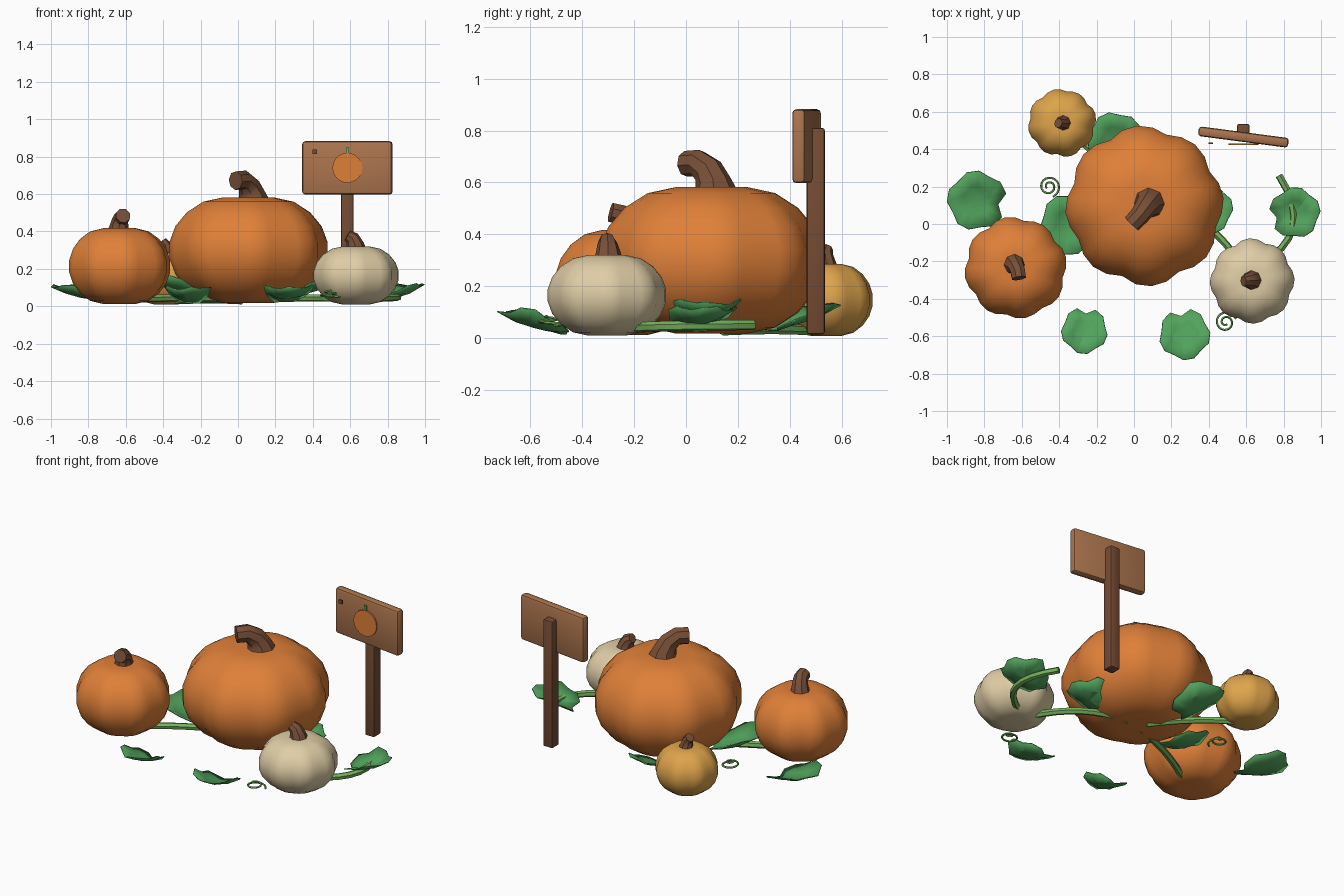
import bpy, bmesh, math, random
from math import sin, cos, pi, radians
from mathutils import Vector, Matrix

if "Cube" in bpy.data.objects:
    bpy.data.objects.remove(bpy.data.objects["Cube"])

random.seed(4)


def material(name, rgb):
    m = bpy.data.materials.new(name)
    m.diffuse_color = (*rgb, 1)
    m.use_nodes = True
    m.node_tree.nodes["Principled BSDF"].inputs["Base Color"].default_value = m.diffuse_color
    return m


ORANGE = material("pumpkin orange", (0.74, 0.215, 0.04))
CREAM = material("cream", (0.74, 0.61, 0.38))
YELLOW = material("golden yellow", (0.73, 0.37, 0.07))
STEM = material("stem brown", (0.19, 0.08, 0.04))
POST = material("post brown", (0.18, 0.072, 0.034))
BOARD = material("board brown", (0.41, 0.175, 0.075))
LEAF = material("leaf green", (0.085, 0.37, 0.11))
VINE = material("vine green", (0.18, 0.45, 0.11))


def finish(name, bm, mat, smooth=None):
    bmesh.ops.recalc_face_normals(bm, faces=bm.faces)
    me = bpy.data.meshes.new(name)
    bm.to_mesh(me)
    bm.free()
    ob = bpy.data.objects.new(name, me)
    bpy.context.collection.objects.link(ob)
    me.materials.append(mat)
    if smooth:
        bpy.ops.object.select_all(action='DESELECT')
        ob.select_set(True)
        bpy.context.view_layer.objects.active = ob
        bpy.ops.object.shade_smooth_by_angle(angle=radians(smooth))
    return ob


def pumpkin(name, x, y, radius, height, mat, phase, lobes=8, rings=11):
    """Squashed ball with rounded ribs and a dimple at each pole."""
    bm = bmesh.new()
    segs = lobes * 4
    swell = [random.uniform(0.98, 1.01) for _ in range(lobes)]

    def point(phi, th):
        a = lobes * th / 2
        rib = 1 - 0.075 * (1 - abs(cos(a))) * sin(phi)
        rib *= swell[int((a / pi) + 0.5) % lobes]
        s = sin(phi) ** 0.92
        dip = 0.07 * math.exp(-(s / 0.3) ** 2)
        z = height * (0.5 + cos(phi) * (0.515 - dip))
        return (x + radius * s * rib * cos(th + phase),
                y + radius * s * rib * sin(th + phase), max(z, 0.003))

    rows = [[bm.verts.new(point(pi * i / rings, 2 * pi * j / segs))
             for j in range(segs)] for i in range(1, rings)]
    top, bottom = bm.verts.new(point(1e-4, 0)), bm.verts.new(point(pi - 1e-4, 0))
    for j in range(segs):
        k = (j + 1) % segs
        for a, b in zip(rows, rows[1:]):
            bm.faces.new((a[j], b[j], b[k], a[k]))
        bm.faces.new((top, rows[0][j], rows[0][k]))
        bm.faces.new((bottom, rows[-1][k], rows[-1][j]))
    return finish(name, bm, mat, 40)


def tube(name, points, radii, mat, sides=8):
    """Capped tube swept along a path with a radius at each point."""
    bm = bmesh.new()
    pts = [Vector(p) for p in points]
    normal, rows = None, []
    for i, p in enumerate(pts):
        t = (pts[min(i + 1, len(pts) - 1)] - pts[max(i - 1, 0)]).normalized()
        if normal is None:
            normal = t.orthogonal()
        normal = (normal - t * normal.dot(t)).normalized()
        side = t.cross(normal)
        rows.append([bm.verts.new(p + radii[i] * (normal * cos(2 * pi * k / sides)
                                                  + side * sin(2 * pi * k / sides)))
                     for k in range(sides)])
    for a, b in zip(rows, rows[1:]):
        for k in range(sides):
            n = (k + 1) % sides
            bm.faces.new((a[k], a[n], b[n], b[k]))
    bm.faces.new(rows[0])
    bm.faces.new(rows[-1])
    return finish(name, bm, mat, 40)


def bend(a, b, c, n=8):
    """Points on a curve through a, towards b, ending at c."""
    a, b, c = Vector(a), Vector(b), Vector(c)
    return [a * (1 - t) ** 2 + b * 2 * t * (1 - t) + c * t * t
            for t in (i / n for i in range(n + 1))]


def leaf(name, x, y, z, size, angle, lift=0.03, fold=0.06):
    """Scalloped leaf, folded up along its midrib with a raised tip."""
    bm = bmesh.new()
    count = 15

    def point(r, th):
        notch = 0.8 if abs(abs(th) - pi) < 0.1 else 1
        r *= notch * (0.97 + 0.07 * cos(5 * th))
        u, v = r * cos(th), r * sin(th)
        h = z + lift * u + fold * v * v + 0.03 * max(u, 0) ** 2
        h += random.uniform(-0.008, 0.008) * r
        return (x + size * (u * cos(angle) - v * sin(angle)),
                y + size * (u * sin(angle) + v * cos(angle)), h)

    ths = [-pi + 2 * pi * i / count for i in range(count)]
    inner = [bm.verts.new(point(0.5, t)) for t in ths]
    outer = [bm.verts.new(point(1.0, t)) for t in ths]
    mid = bm.verts.new((x, y, z))
    for i in range(count):
        j = (i + 1) % count
        bm.faces.new((mid, inner[i], inner[j]))
        bm.faces.new((inner[i], outer[i], outer[j], inner[j]))
    for f in bm.faces:
        f.normal_update()
    ob = finish(name, bm, LEAF, 20)
    mod = ob.modifiers.new("thickness", 'SOLIDIFY')
    mod.thickness = 0.005
    return ob


def box(name, centre, size, mat, turn=0, bevel=0.0):
    bm = bmesh.new()
    bmesh.ops.create_cube(bm, size=1, matrix=Matrix.Translation(centre)
                          @ Matrix.Rotation(turn, 4, 'Z') @ Matrix.Diagonal((*size, 1)))
    if bevel:
        bmesh.ops.bevel(bm, geom=bm.edges[:], offset=bevel, segments=2,
                        profile=0.5, affect='EDGES')
    return finish(name, bm, mat, 30 if bevel else None)


# Pumpkins
pumpkin("large_pumpkin", 0.055, 0.10, 0.435, 0.60, ORANGE, 0.09)
pumpkin("orange_pumpkin", -0.635, -0.235, 0.28, 0.43, ORANGE, 0.2)
pumpkin("cream_pumpkin", 0.63, -0.305, 0.23, 0.33, CREAM, 0.05)
pumpkin("yellow_pumpkin", -0.385, 0.54, 0.186, 0.295, YELLOW, 0.25)

# Stems with flared feet
tube("large_stem", [(0.08, 0.11, 0.54), (0.075, 0.105, 0.60), (0.058, 0.085, 0.645),
                    (0.03, 0.045, 0.675), (-0.013, 0.0, 0.672)],
     [0.1, 0.07, 0.06, 0.053, 0.05], STEM)
tube("orange_stem", [(-0.64, -0.215, 0.38), (-0.637, -0.22, 0.42), (-0.63, -0.23, 0.46),
                     (-0.622, -0.25, 0.475), (-0.615, -0.29, 0.485)],
     [0.07, 0.052, 0.044, 0.042, 0.04], STEM)
tube("cream_stem", [(0.63, -0.3, 0.29), (0.625, -0.3, 0.33), (0.61, -0.303, 0.365),
                    (0.585, -0.305, 0.38)], [0.06, 0.048, 0.038, 0.03], STEM)
tube("yellow_stem", [(-0.38, 0.54, 0.26), (-0.38, 0.54, 0.29), (-0.388, 0.535, 0.325),
                     (-0.405, 0.54, 0.345)], [0.05, 0.038, 0.031, 0.027], STEM)

# Ground vines
vines = {
    "vine_to_cream": bend((0.12, 0.08, 0.04), (0.42, 0.06, 0.05), (0.58, -0.24, 0.04)),
    "vine_to_orange": bend((0.0, 0.05, 0.04), (-0.25, -0.02, 0.05), (-0.52, -0.2, 0.04)),
    "vine_to_yellow": bend((0.02, 0.14, 0.03), (-0.15, 0.35, 0.04), (-0.34, 0.48, 0.03)),
    "vine_to_side_leaf": bend((0.66, -0.22, 0.04), (0.98, -0.06, 0.05), (0.775, 0.26, 0.05)),
}
for name, path in vines.items():
    tube(name, path, [0.02] * len(path), VINE, 6)

# Curled tendrils
for name, x, y, start in (("left_tendril", -0.455, 0.2, -1.2),
                          ("front_tendril", 0.49, -0.525, 0.3)):
    path = []
    for i in range(33):
        t = i / 32
        r, a = 0.058 - 0.045 * t, start + 3.6 * pi * t
        path.append((x + r * cos(a), y + r * sin(a), 0.05 + 0.035 * t))
    tube(name, path, [0.006] * 33, VINE, 5)

# Leaves
leaf("left_leaf", -0.84, 0.125, 0.045, 0.16, radians(170))
leaf("tucked_left_leaf", -0.34, 0.0, 0.08, 0.165, radians(200), 0.05, 0.06)
leaf("back_leaf", -0.10, 0.45, 0.06, 0.15, radians(115), 0.04, 0.06)
leaf("tucked_right_leaf", 0.395, 0.08, 0.075, 0.135, radians(10), 0.03, 0.06)
leaf("right_leaf", 0.86, 0.06, 0.05, 0.137, radians(15))
leaf("front_left_leaf", -0.265, -0.57, 0.035, 0.125, radians(-95))
leaf("front_right_leaf", 0.27, -0.59, 0.04, 0.138, radians(-80))

# Sign post and board
box("sign_post", (0.585, 0.50, 0.4125), (0.066, 0.07, 0.795), POST, 0, 0.009)
box("sign_board", (0.585, 0.465, 0.74), (0.485, 0.052, 0.285), BOARD, radians(-7.5), 0.016)
box("sign_nail", (0.41, 0.432, 0.825), (0.024, 0.009, 0.024), POST)

# Painted round emblem with a short green stalk
bm = bmesh.new()
bmesh.ops.create_cone(bm, cap_ends=True, segments=20, radius1=0.08, radius2=0.08, depth=0.009,
                      matrix=Matrix.Translation((0.585, 0.426, 0.74))
                      @ Matrix.Rotation(pi / 2, 4, 'X'))
finish("emblem_disc", bm, ORANGE)
box("emblem_stalk", (0.585, 0.427, 0.832), (0.016, 0.009, 0.036), VINE)
